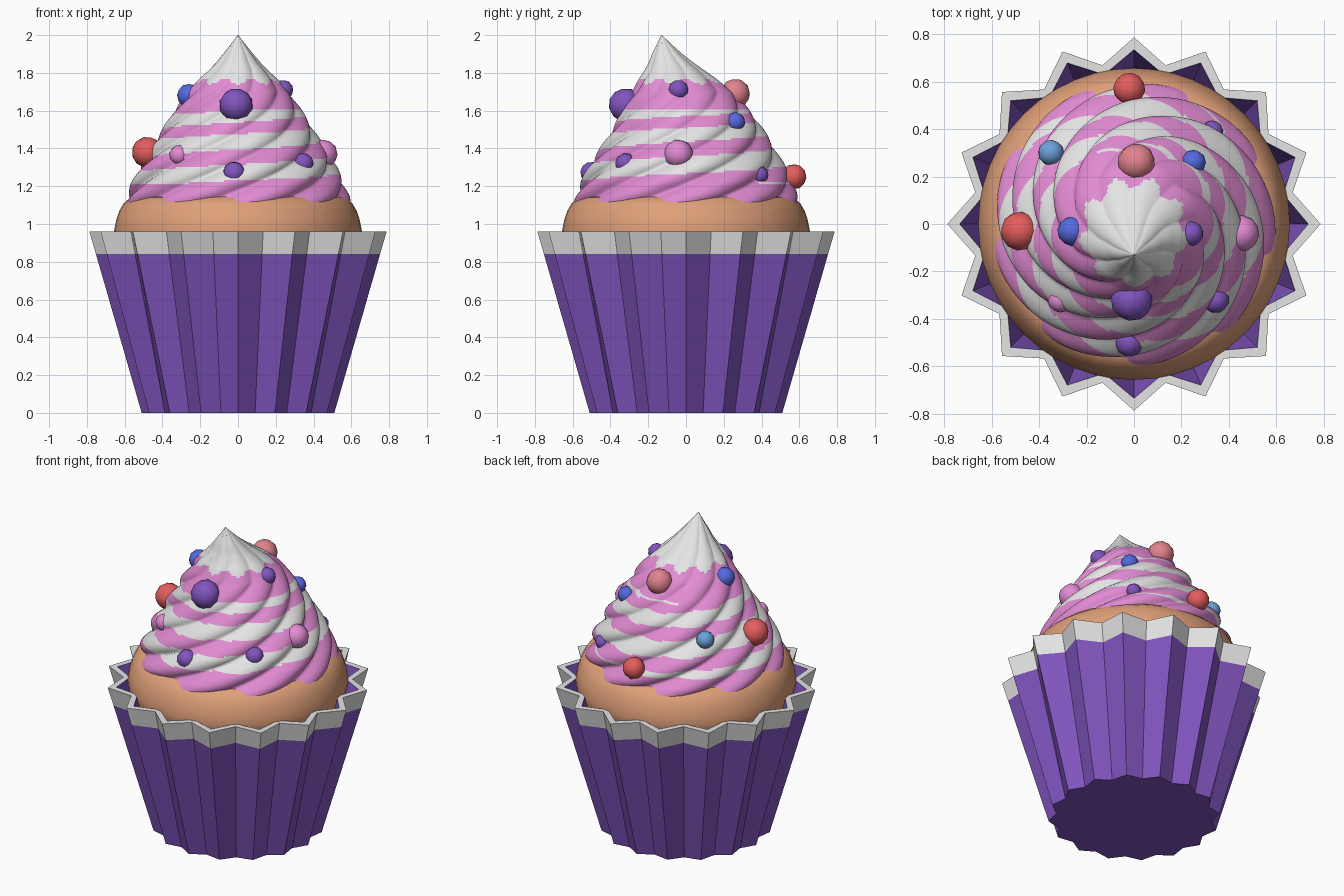
import bpy, bmesh, math, random
from mathutils import Vector

if "Cube" in bpy.data.objects:
    bpy.data.objects.remove(bpy.data.objects["Cube"])
random.seed(4)


def mat(name, col):
    m = bpy.data.materials.new(name)
    m.diffuse_color = (*col, 1)
    m.use_nodes = True
    m.node_tree.nodes["Principled BSDF"].inputs["Base Color"].default_value = m.diffuse_color
    return m


PURPLE = mat("purple", (0.22, 0.09, 0.52))
WHITE = mat("white", (0.78, 0.78, 0.78))
PINK = mat("pink", (0.76, 0.26, 0.65))
CAKE = mat("golden cake", (0.74, 0.35, 0.19))
RED = mat("red", (0.78, 0.11, 0.11))
BLUE = mat("blue", (0.09, 0.14, 0.74))
SALMON = mat("salmon", (0.76, 0.23, 0.27))
SKY = mat("light blue", (0.15, 0.36, 0.70))


def lerp(table, t):
    """Piecewise linear lookup in a list of (key, value)."""
    for (a, va), (b, vb) in zip(table, table[1:]):
        if t <= b:
            return va + (vb - va) * max(0, t - a) / (b - a)
    return table[-1][1]


def skin(name, rings, mats, rule, smooth):
    """Bridge equal-length rings of points, cap both ends, colour faces by rule(ring, centre)."""
    bm = bmesh.new()
    loops = [[bm.verts.new(p) for p in ring] for ring in rings]
    n = len(loops[0])
    for k, (a, b) in enumerate(zip(loops, loops[1:])):
        for i in range(n):
            j = (i + 1) % n
            f = bm.faces.new((a[i], a[j], b[j], b[i]))
            f.material_index = rule(k, f.calc_center_median())
            f.smooth = smooth
    bm.faces.new(loops[0][::-1])
    cap = bm.faces.new(loops[-1])
    cap.material_index = rule(len(rings) - 2, cap.calc_center_median())
    bmesh.ops.recalc_face_normals(bm, faces=bm.faces)
    me = bpy.data.meshes.new(name)
    bm.to_mesh(me)
    bm.free()
    for m in mats:
        me.materials.append(m)
    ob = bpy.data.objects.new(name, me)
    bpy.context.collection.objects.link(ob)
    return ob


# Pleated wrapper: sixteen-point star, flared, with a pale rim
def star(tip, valley, z):
    return [((tip if i % 2 == 0 else valley) * math.cos(i * math.pi / 16),
             (tip if i % 2 == 0 else valley) * math.sin(i * math.pi / 16), z) for i in range(32)]


skin("wrapper",
     [star(.51, .465, 0), star(.752, .655, .84), star(.787, .682, .96),
      star(.735, .642, .96), star(.47, .43, .04)],
     [PURPLE, WHITE], lambda k, c: 1 if k in (1, 2) else 0, False)

# Sponge cake dome
cake_profile = [(.57, .70), (.625, .84), (.652, .92), (.657, .96), (.645, 1.02), (.628, 1.07),
                (.605, 1.11), (.57, 1.14), (.45, 1.165), (.2, 1.18), (.01, 1.185)]
skin("cake", [[(r * math.cos(i * math.tau / 48), r * math.sin(i * math.tau / 48), z)
               for i in range(48)] for r, z in cake_profile], [CAKE], lambda k, c: 0, True)

# Piped frosting: lobed, twisted cone with its tip leaning forward
RADIUS = [(1.06, .57), (1.1, .595), (1.15, .585), (1.22, .56), (1.3, .522), (1.4, .462), (1.5, .40),
          (1.6, .338), (1.7, .268), (1.77, .205), (1.8, .172), (1.85, .122), (1.9, .08),
          (1.95, .04), (2.0, .002)]
LEAN = [(1.06, 0), (1.5, .01), (1.6, 0), (1.7, -.015), (1.8, -.055), (1.9, -.10), (2.0, -.13)]
TWIST = [(1.06, 0), (1.7, 2.9), (1.82, 3.15), (2.0, 3.2)]
TURNS = [(1.0, -1.7), (1.12, -1), (1.27, 0), (1.44, 1), (1.575, 2), (1.66, 3)]
LOBES, SIDES, RINGS = 9, 144, 94


def frosting_ring(z):
    pts = []
    for i in range(SIDES):
        a = i * math.tau / SIDES
        ridge = abs(math.sin((a - lerp(TWIST, z)) * LOBES / 2)) ** 0.8
        r = lerp(RADIUS, z) * (0.925 + 0.085 * ridge)
        pts.append((r * math.cos(a), r * math.sin(a) + lerp(LEAN, z), z))
    return pts


def stripe(k, c):
    a = math.atan2(c.y - lerp(LEAN, c.z), c.x)
    turn = ((a + math.pi / 2) / math.tau) % 1          # 0 at the front, rising anticlockwise
    if c.z > 1.755 + 0.015 * math.sin(a * LOBES):
        return 1
    u = lerp(TURNS, c.z)
    if c.z < 1.215 or u > 2.42:
        return 0
    d = (u - turn + 0.5) % 1 - 0.5
    return 1 if abs(d) < 0.27 else 0


skin("frosting", [frosting_ring(1.06 + .94 * k / (RINGS - 1)) for k in range(RINGS)],
     [PINK, WHITE], stripe, True)


# Candy pearls pressed into the frosting
pearls = [(-.48, -.03, 1.38, .083, RED), (-.26, -.03, 1.68, .063, BLUE),
          (-.01, -.32, 1.63, .09, PURPLE), (.24, -.04, 1.71, .053, PURPLE),
          (.45, -.04, 1.37, .078, PINK), (-.31, -.32, 1.365, .054, PINK),
          (.345, -.32, 1.32, .056, PURPLE), (-.02, -.50, 1.27, .06, PURPLE),
          (.25, .26, 1.54, .053, BLUE), (.33, .39, 1.26, .047, PURPLE),
          (.01, .26, 1.69, .08, SALMON), (-.02, .57, 1.25, .068, RED),
          (-.35, .30, 1.42, .055, SKY)]
for i, (x, y, z, r, m) in enumerate(pearls):
    bpy.ops.mesh.primitive_ico_sphere_add(subdivisions=2, radius=r, location=(x, y, z))
    ob = bpy.context.object
    ob.name = f"candy_pearl_{i + 1}"
    ob.rotation_euler = [random.uniform(0, 3) for _ in range(3)]
    ob.data.materials.append(m)
    bpy.ops.object.shade_smooth()
